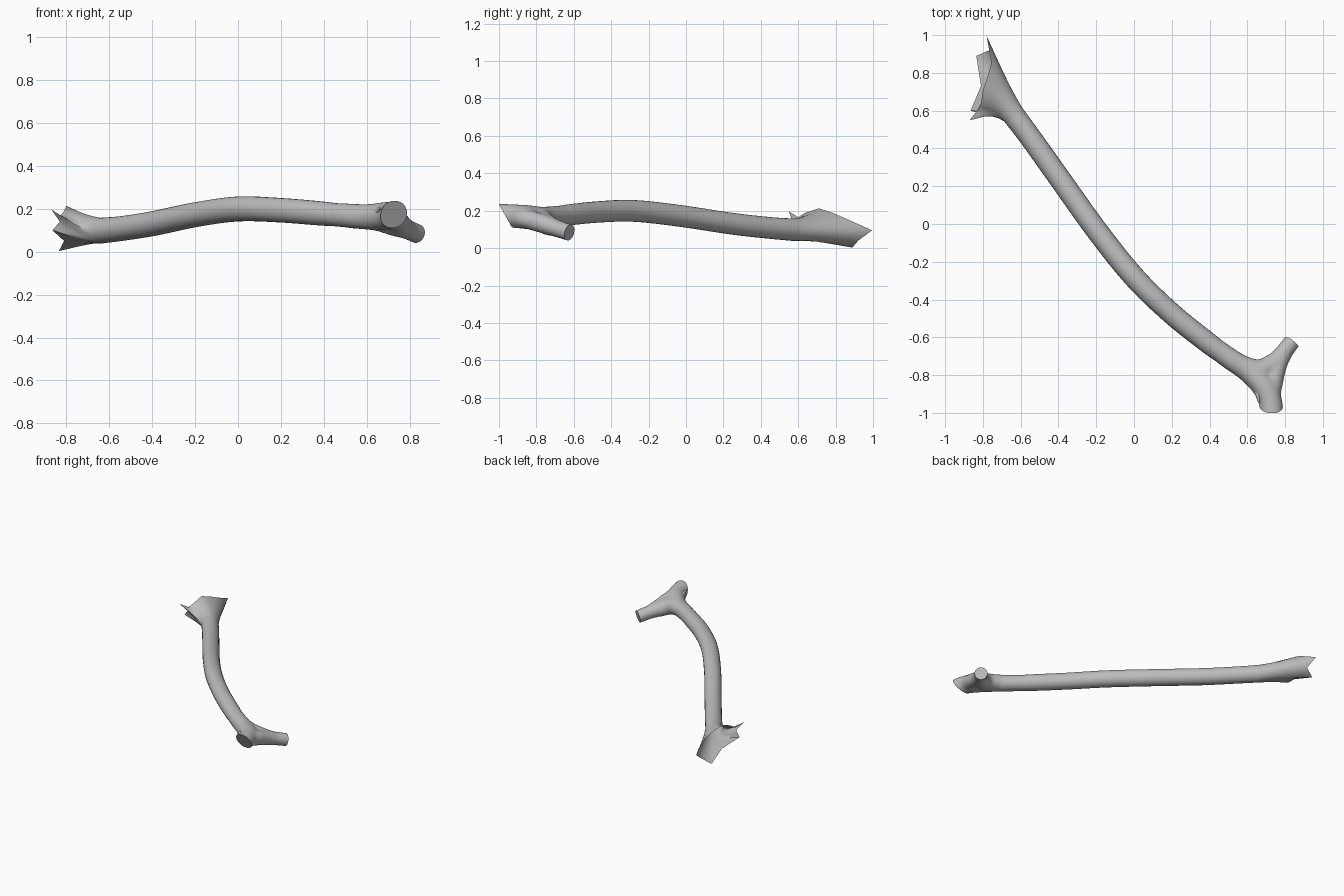
import bpy, bmesh, math
from mathutils import Vector

cube = bpy.data.objects.get("Cube")
if cube:
    bpy.data.objects.remove(cube, do_unlink=True)

grey = bpy.data.materials.new("branch grey")
grey.use_nodes = True
grey.diffuse_color = (0.5, 0.5, 0.5, 1)
bsdf = grey.node_tree.nodes["Principled BSDF"]
bsdf.inputs["Base Color"].default_value = (0.5, 0.5, 0.5, 1)
bsdf.inputs["Roughness"].default_value = 0.8

SIDES = 24


def smooth_path(pts, steps=6):
    """Catmull-Rom through (x, y, z, radius) points."""
    p = [Vector(q) for q in pts]
    p = [2 * p[0] - p[1]] + p + [2 * p[-1] - p[-2]]
    out = []
    for i in range(1, len(p) - 2):
        a, b, c, d = p[i - 1:i + 3]
        for s in range(steps):
            t = s / steps
            out.append(0.5 * (2 * b + (c - a) * t + (2 * a - 5 * b + 4 * c - d) * t * t
                              + (3 * b - a - 3 * c + d) * t ** 3))
    return out + [p[-2]]


def tube_rings(pts):
    path = smooth_path(pts)
    rings = []
    for i, q in enumerate(path):
        t = (path[min(i + 1, len(path) - 1)] - path[max(i - 1, 0)]).to_3d().normalized()
        u = Vector((0, 0, 1)).cross(t).normalized()
        v = t.cross(u)
        rings.append([q.to_3d() + q.w * (u * math.cos(a) + v * math.sin(a))
                      for a in (2 * math.pi * k / SIDES for k in range(SIDES))])
    return rings


def loft(bm, rings, caps=True):
    loops = [[bm.verts.new(co) for co in ring] for ring in rings]
    for a, b in zip(loops, loops[1:]):
        for k in range(SIDES):
            j = (k + 1) % SIDES
            bm.faces.new((a[k], a[j], b[j], b[k]))
    if caps:
        bm.faces.new(loops[0])
        bm.faces.new(loops[-1])
    bmesh.ops.recalc_face_normals(bm, faces=bm.faces[:])


def make(name, bm):
    me = bpy.data.meshes.new(name)
    bm.to_mesh(me)
    bm.free()
    ob = bpy.data.objects.new(name, me)
    bpy.context.collection.objects.link(ob)
    me.materials.append(grey)
    return ob


def shade(ob, angle):
    bpy.ops.object.select_all(action='DESELECT')
    ob.select_set(True)
    bpy.context.view_layer.objects.active = ob
    bpy.ops.object.shade_smooth_by_angle(angle=math.radians(angle))


# Trunk with a hollow, torn flare at its back end
trunk = [(-0.64, 0.58, 0.098, 0.060), (-0.55, 0.46, 0.107, 0.058), (-0.4, 0.25, 0.13, 0.058),
         (-0.2, -0.03, 0.172, 0.058), (0, -0.28, 0.199, 0.058), (0.2, -0.475, 0.193, 0.057),
         (0.4, -0.635, 0.177, 0.056), (0.5, -0.71, 0.169, 0.05)]
rim = [(-0.78, 0.995, 0.095), (-0.755, 0.85, 0.16), (-0.775, 0.78, 0.19), (-0.80, 0.71, 0.213),
       (-0.81, 0.64, 0.19), (-0.83, 0.60, 0.165), (-0.87, 0.55, 0.197), (-0.83, 0.59, 0.14),
       (-0.865, 0.60, 0.10), (-0.81, 0.73, 0.05), (-0.835, 0.89, 0.003), (-0.765, 0.92, 0.04)]
rim = [Vector(p) for p in rim]
edge = []
for k, p in enumerate(rim):
    edge += [p, (p + rim[(k + 1) % len(rim)]) / 2]
rings = tube_rings(trunk)
outward = Vector((-0.62, 0.78, 0))
flare = []
for i in range(6, 0, -1):
    t = i / 6
    flare.append([b.lerp(e, t ** 1.25) + outward * 0.17 * t * (1 - t) ** 1.5
                  for b, e in zip(rings[0], edge)])
bm = bmesh.new()
loft(bm, flare + rings, caps=False)
shade(make("trunk", bm), 50)

# Fork: trunk end into stub, side branch, and a web filling the crotch
limbs = [
    [(0.38, -0.62, 0.178, 0.054), (0.5, -0.708, 0.169, 0.057), (0.6, -0.775, 0.162, 0.06),
     (0.68, -0.85, 0.166, 0.065), (0.72, -0.93, 0.172, 0.063), (0.735, -1.06, 0.18, 0.062)],
    [(0.45, -0.672, 0.172, 0.045), (0.56, -0.742, 0.165, 0.054), (0.66, -0.775, 0.152, 0.058),
     (0.735, -0.74, 0.125, 0.055), (0.785, -0.69, 0.105, 0.047), (0.87, -0.575, 0.068, 0.045)],
    [(0.72, -0.95, 0.17, 0.045), (0.735, -0.85, 0.155, 0.052), (0.76, -0.75, 0.125, 0.05),
     (0.81, -0.66, 0.093, 0.04)],
]
bm = bmesh.new()
for limb in limbs:
    loft(bm, tube_rings(limb))
fork = make("fork", bm)
mod = fork.modifiers.new("blend", 'REMESH')
mod.mode = 'VOXEL'
mod.voxel_size = 0.01
mod = fork.modifiers.new("soften", 'SMOOTH')
mod.factor = 0.5
mod.iterations = 12
bpy.context.view_layer.update()
blended = bpy.data.meshes.new_from_object(fork.evaluated_get(bpy.context.evaluated_depsgraph_get()))
fork.modifiers.clear()

# Saw both fork ends flat
bm = bmesh.new()
bm.from_mesh(blended)
for co, no in [((0.73, -0.965, 0.172), (0, -0.87, -0.49)),
               ((0.835, -0.625, 0.08), (0.57, 0.79, -0.22))]:
    cut = bmesh.ops.bisect_plane(bm, geom=bm.verts[:] + bm.edges[:] + bm.faces[:], dist=1e-5,
                                 plane_co=co, plane_no=no, clear_outer=True)
    rim_edges = [e for e in cut["geom_cut"] if isinstance(e, bmesh.types.BMEdge) and e.is_boundary]
    bmesh.ops.holes_fill(bm, edges=rim_edges, sides=0)
bmesh.ops.recalc_face_normals(bm, faces=bm.faces[:])
bm.to_mesh(fork.data)
bm.free()
if not fork.data.materials:
    fork.data.materials.append(grey)
for poly in fork.data.polygons:
    poly.material_index = 0
shade(fork, 40)

# Torn splinter beside the stub
bm = bmesh.new()
loft(bm, tube_rings([(0.665, -0.85, 0.175, 0.035), (0.662, -0.90, 0.19, 0.022),
                     (0.66, -0.945, 0.2, 0.003)]))
shade(make("splinter", bm), 40)
